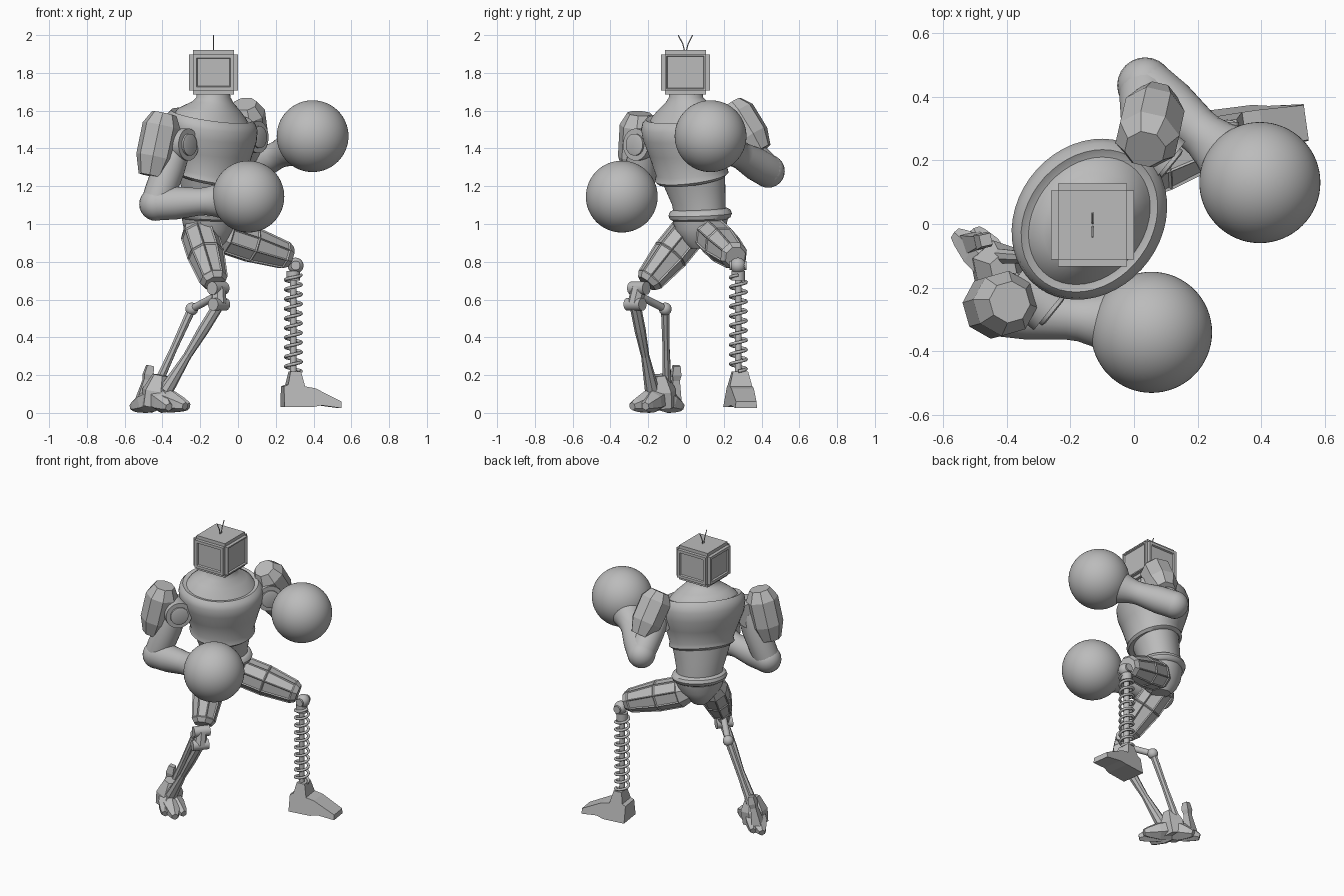
import bpy, bmesh
from math import sin, cos, pi, radians
from mathutils import Vector, Matrix

if "Cube" in bpy.data.objects:
    bpy.data.objects.remove(bpy.data.objects["Cube"])

GREY = (0.5, 0.5, 0.5, 1)
mat = bpy.data.materials.new("plain grey")
mat.use_nodes = True
mat.diffuse_color = GREY
mat.node_tree.nodes["Principled BSDF"].inputs["Base Color"].default_value = GREY


def finish(name, bm, smooth=True, angle=40):
    bmesh.ops.recalc_face_normals(bm, faces=bm.faces)
    me = bpy.data.meshes.new(name)
    bm.to_mesh(me)
    bm.free()
    ob = bpy.data.objects.new(name, me)
    bpy.context.collection.objects.link(ob)
    me.materials.append(mat)
    if smooth:
        bpy.ops.object.select_all(action="DESELECT")
        ob.select_set(True)
        bpy.context.view_layer.objects.active = ob
        bpy.ops.object.shade_smooth_by_angle(angle=radians(angle))
    return ob


def loft(name, rings, sides=32, smooth=True, panel=0):
    """Skin elliptical rings given as (centre, rotation, rx, ry)."""
    bm = bmesh.new()
    loops = []
    for c, rot, rx, ry in rings:
        angles = [(i + 0.5) * 2 * pi / sides for i in range(sides)]
        loops.append([bm.verts.new(c + rot @ Vector((rx * cos(a), ry * sin(a), 0))) for a in angles])
    walls = []
    for lo, hi in zip(loops, loops[1:]):
        for i in range(sides):
            j = (i + 1) % sides
            walls.append(bm.faces.new((lo[i], lo[j], hi[j], hi[i])))
    bm.faces.new(loops[0])
    bm.faces.new(loops[-1])
    if panel:
        bmesh.ops.recalc_face_normals(bm, faces=bm.faces)
        big = [f for f in walls if f.calc_area() > 0.009]
        bmesh.ops.inset_individual(bm, faces=big, thickness=0.01, depth=panel)
    return finish(name, bm, smooth)


def limb(name, p, q, stations, sides=24, smooth=True, panel=0):
    """Loft along p to q; stations are (fraction, radius)."""
    p, q = Vector(p), Vector(q)
    rot = (q - p).to_track_quat("Z", "Y").to_matrix()
    return loft(name, [(p.lerp(q, t), rot, r, r) for t, r in stations], sides, smooth, panel)


def rod(name, p, q, r, sides=16):
    return limb(name, p, q, [(0, r), (1, r)], sides)


def ball(name, c, r, seg=24):
    bm = bmesh.new()
    bmesh.ops.create_uvsphere(bm, u_segments=seg, v_segments=seg // 2, radius=r,
                              matrix=Matrix.Translation(c))
    return finish(name, bm, angle=60)


def trunk(name, stations, sides=48):
    """Upright loft turned with the body; stations are (z, x, y, half width, half depth, tilt)."""
    return loft(name, [(Vector((x, y, z)),
                        Matrix.Rotation(radians(51), 3, "Z") @ Matrix.Rotation(radians(t), 3, "X"), a, b)
                       for z, x, y, a, b, t in stations], sides)


def wire(name, pts, r):
    cu = bpy.data.curves.new(name, "CURVE")
    cu.dimensions = "3D"
    cu.bevel_depth = r
    cu.bevel_resolution = 2
    cu.use_fill_caps = True
    sp = cu.splines.new("POLY")
    sp.points.add(len(pts) - 1)
    for pt, co in zip(sp.points, pts):
        pt.co = (*co, 1)
    cu.materials.append(mat)
    ob = bpy.data.objects.new(name, cu)
    bpy.context.collection.objects.link(ob)


# Torso
trunk("chest", [(1.235, -.14, .03, .19, .165, 14), (1.25, -.14, .03, .208, .178, 14), (1.28, -.14, .03, .202, .172, 13),
                (1.38, -.14, .025, .235, .20, 9), (1.46, -.14, .02, .262, .225, 8),
                (1.52, -.14, .015, .268, .23, 9), (1.555, -.14, .012, .26, .218, 11),
                (1.575, -.14, .01, .24, .20, 12), (1.567, -.14, .01, .22, .18, 12)])
trunk("neck", [(1.545, -.14, .01, .23, .19, 12), (1.585, -.14, .01, .205, .165, 12), (1.615, -.137, .008, .165, .135, 8),
               (1.645, -.133, .003, .115, .105, 3), (1.67, -.13, 0, .092, .09, 0), (1.71, -.13, 0, .085, .085, 0)])
trunk("waist", [(1.03, -.155, .075, .145, .125, 0), (1.1, -.153, .068, .148, .13, 0),
                (1.18, -.148, .05, .168, .142, 0), (1.27, -.14, .03, .19, .155, 0)])
trunk("belt", [(z, -.155, .075, .15 + d, .13 + d, 4)
               for z, d in ((1.02, 0), (1.03, .018), (1.05, .026), (1.07, .018), (1.08, 0))])
trunk("pelvis", [(.87, -.155, .075, .05, .06, 0), (.91, -.155, .075, .085, .10, 0),
                 (.97, -.155, .075, .14, .125, 0), (1.03, -.155, .075, .155, .135, 0)])

# Head: bevelled box with recessed panels, the screen being the widest
HEAD = Vector((-.13, -.003, 1.803))
bm = bmesh.new()
bmesh.ops.create_cube(bm, size=1, matrix=Matrix.Translation(HEAD) @ Matrix.Diagonal((.26, .26, .235, 1)))
bmesh.ops.bevel(bm, geom=bm.edges[:], offset=.022, segments=2, affect="EDGES")
bm.normal_update()
for f in [f for f in bm.faces if f.calc_area() > .025]:
    n = f.normal.copy()
    if abs(n.z) < .5:
        bmesh.ops.inset_individual(bm, faces=[f], thickness=.012 if n.x > .9 else .026, depth=0)
        bmesh.ops.inset_individual(bm, faces=[f], thickness=.006, depth=-.01)
finish("head", bm, smooth=False)
for side in (-1, 1):
    wire("antenna", [HEAD + Vector((0, side * y, z)) for y, z in ((.004, .11), (.014, .15), (.038, .197))], .003)

# Arms and round gloves: shoulder, elbow, cuff, glove, pad top, pad bottom
ARMS = {
    "right": [(-.32, -.22, 1.42), (-.435, -.265, 1.105), (-.08, -.305, 1.125), (.055, -.34, 1.145),
              (-.39, -.245, 1.585), (-.46, -.265, 1.255)],
    "left": [(.05, .24, 1.46), (.035, .435, 1.28), (.285, .222, 1.402), (.395, .13, 1.465),
             (.035, .235, 1.635), (.07, .39, 1.385)]}
FWD = Vector((.78, -.63, 0))
for side, (sh, el, cuff, glove, top, low) in ARMS.items():
    s = Vector(sh)
    rod(side + "_shoulder_joint", s - FWD * .07, s + FWD * .075, .085, 32)
    limb(side + "_shoulder_cap", s + FWD * .07, s + FWD * .09, [(0, .058), (.8, .058), (1, .045)])
    limb(side + "_upper_arm", sh, el, [(0, .075), (.4, .085), (.8, .084), (1, .08)])
    ball(side + "_elbow", el, .088)
    limb(side + "_forearm", el, cuff, [(0, .087), (.3, .087), (.65, .073), (.75, .074), (.87, .084), (1, .1)])
    ball(side + "_glove", glove, .19, 64)
    limb(side + "_shoulder_pad", top, low, [(0, .066), (.2, .103), (.7, .102), (1, .068)], 8, False)

# Thighs: faceted shells with long recessed panels
THIGH = [(0, .07), (.15, .1), (.5, .1), (.93, .077), (1, .058)]
limb("right_thigh", (-.22, .045, .995), (-.122, -.208, .685), THIGH, 8, False, -.006)
limb("left_thigh", (-.12, .12, .955), (.275, .262, .825), THIGH, 8, False, -.006)

# Left leg: spring on a rod
KNEE = Vector((.305, .275, .78))
ball("left_knee", KNEE, .042)
rod("left_knee_pin", KNEE - Vector((0, .045, 0)), KNEE + Vector((0, .045, 0)), .025)
SX, SY, TURNS, N = .293, .277, 10, 200
rod("spring_rod", (SX, SY, .18), (SX, SY, .78), .018)
wire("spring", [(SX + .042 * cos(2 * pi * TURNS * i / N), SY + .042 * sin(2 * pi * TURNS * i / N),
                 .22 + .51 * i / N) for i in range(N + 1)], .0085)
rod("spring_seat", (SX, SY, .70), (SX, SY, .75), .036)

# Left foot: extruded wedge, narrower toward ankle and toe; (along, height, half width)
PROFILE = [(-.058, .03, .08), (-.058, .14, .06), (-.035, .15, .058), (-.02, .22, .04), (.035, .22, .04),
           (.055, .14, .06), (.11, .13, .06), (.25, .06, .055), (.25, .025, .058), (.14, .04, .068), (.09, .03, .078)]
bm = bmesh.new()
turn = Matrix.Rotation(radians(8), 3, "Z")
sides = []
for w in (-1, 1):
    sides.append([bm.verts.new(Vector((SX, SY + .007, 0)) + turn @ Vector((u, w * half, z)))
                  for u, z, half in PROFILE])
bm.faces.new(sides[0])
bm.faces.new(sides[1])
for i in range(len(PROFILE)):
    j = (i + 1) % len(PROFILE)
    bm.faces.new((sides[0][i], sides[0][j], sides[1][j], sides[1][i]))
finish("left_foot", bm, smooth=False)

# Right leg: knee link with two struts
KA, KB, BACK = Vector((-.105, -.25, .66)), Vector((-.10, -.27, .575)), Vector((-.245, -.11, .55))
ACROSS = Vector((.5, .62, 0)) * .065
for k, r in ((KA, .035), (KB, .034)):
    rod("right_knee_pin", k - ACROSS, k + ACROSS, r)
rod("right_knee_block", KA, KB, .04, 8)
rod("right_knee_link", KA.lerp(KB, .4), BACK, .02)
ball("rear_joint", BACK, .034)
limb("front_strut", KB, (-.38, -.18, .12), [(0, .03), (.3, .03), (.6, .022), (1, .038)], 8, False)
limb("rear_strut", BACK, (-.44, -.10, .12), [(0, .024), (.5, .02), (1, .026)], 8, False)

# Right foot: claws along the walking direction, splayed slightly
ANKLE = Vector((-.43, -.14, .08))
limb("right_ankle", (-.44, -.13, .03), (-.41, -.14, .2), [(0, .08), (.5, .085), (1, .045)], 6, False)
for i, tip in enumerate([(-.262, -.215, .035), (-.28, -.285, .035), (-.365, -.275, .03), (-.56, -.03, .03), (-.50, -.02, .03)]):
    limb("claw_%d" % i, ANKLE, tip, [(0, .066), (.5, .058), (.85, .036), (1, .022)], 6, False)
limb("heel_spur", (-.51, -.06, .06), (-.465, -.05, .25), [(0, .045), (.6, .026), (.75, .034), (1, .026)], 4, False)
